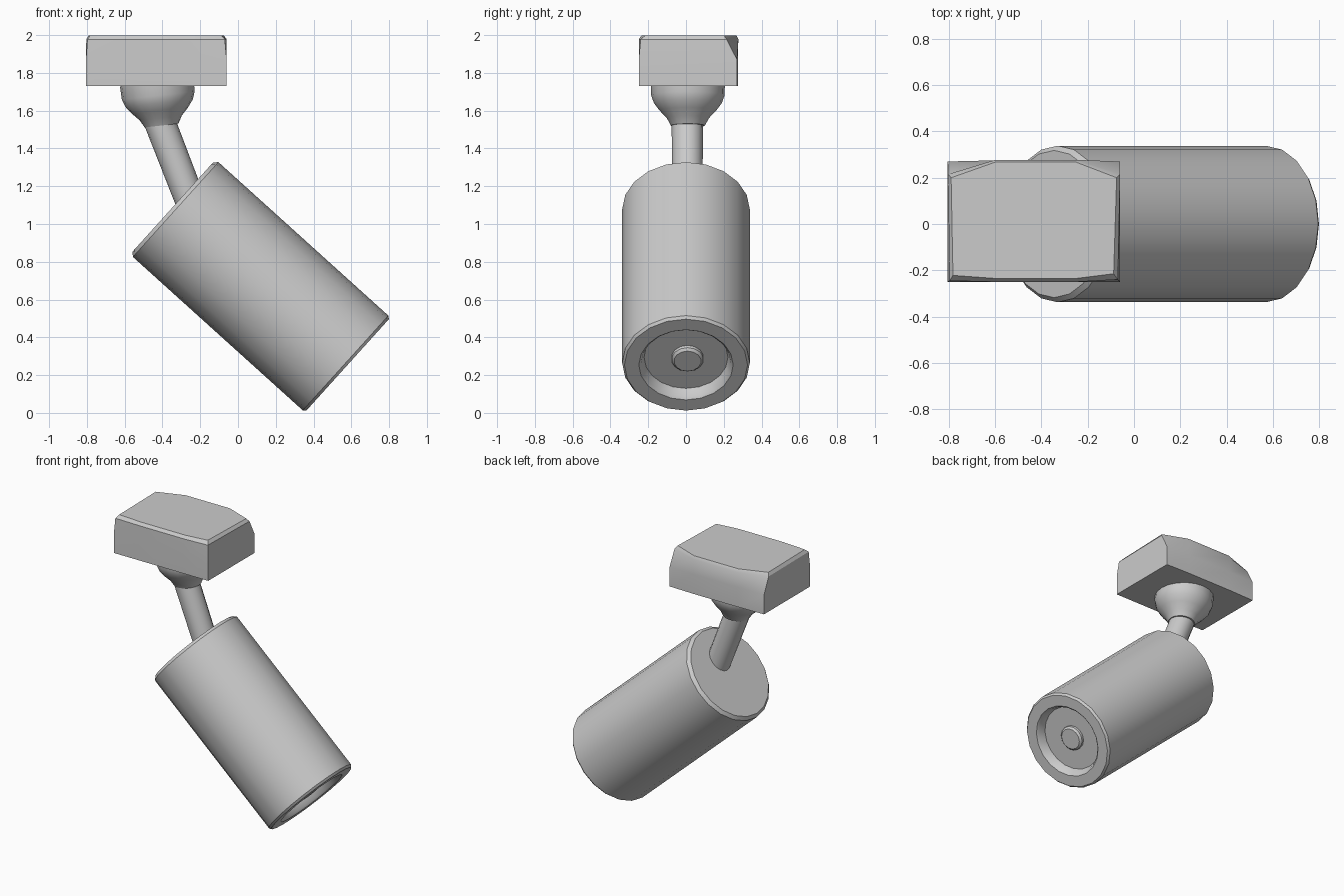
import bpy, bmesh, math
from mathutils import Vector

if "Cube" in bpy.data.objects:
    bpy.data.objects.remove(bpy.data.objects["Cube"])


def finish(name, bm, angle):
    bmesh.ops.remove_doubles(bm, verts=bm.verts, dist=0.0001)
    bmesh.ops.recalc_face_normals(bm, faces=bm.faces)
    mesh = bpy.data.meshes.new(name)
    bm.to_mesh(mesh)
    bm.free()
    ob = bpy.data.objects.new(name, mesh)
    bpy.context.collection.objects.link(ob)
    bpy.ops.object.select_all(action='DESELECT')
    ob.select_set(True)
    bpy.context.view_layer.objects.active = ob
    bpy.ops.object.shade_smooth_by_angle(angle=math.radians(angle))
    return ob


def loft(name, loops, angle):
    """Skin a list of equal-length point loops and cap both ends."""
    bm = bmesh.new()
    rings = [[bm.verts.new(p) for p in loop] for loop in loops]
    n = len(rings[0])
    for a, b in zip(rings, rings[1:]):
        for i in range(n):
            j = (i + 1) % n
            bm.faces.new((a[i], a[j], b[j], b[i]))
    bm.faces.new(rings[0])
    bm.faces.new(rings[-1])
    return finish(name, bm, angle)


def lathe(name, start, direction, profile, sides=20, angle=32):
    """Revolve (radius, distance) pairs about an axis lying in the xz plane."""
    d = Vector(direction).normalized()
    v = Vector((0, 1, 0))
    u = v.cross(d)
    loops = []
    for r, h in profile:
        c = Vector(start) + d * h
        loops.append([c + u * r * math.cos(t) + v * r * math.sin(t)
                      for t in (2 * math.pi * i / sides for i in range(sides))])
    return loft(name, loops, angle)


# Lamp housing with bevelled ends and a recessed front
axis = Vector((0.742, 0, -0.670)).normalized()
head = Vector((-0.345, 0, 1.09))
lathe("lamp_housing", head, axis,
      [(0.318, 0), (0.338, 0.02), (0.338, 1.232), (0.326, 1.247),
       (0.25, 1.247), (0.238, 1.235), (0.222, 1.187)])

# Small button in the middle of the recess
lathe("lens_button", head + Vector((0, 0.008, 0)), axis,
      [(0.085, 1.18), (0.085, 1.205), (0.072, 1.218)], sides=14)

# Slanted arm
lathe("arm", (-0.418, 0.007, 1.55), (0.36, 0, -0.93),
      [(0.083, 0), (0.080, 0.50)], sides=16)

# Flared bowl under the mounting block
lathe("bowl", (-0.43, 0.01, 1.75), (0.11, 0, -1),
      [(0.196, 0), (0.194, 0.07), (0.18, 0.11), (0.15, 0.15),
       (0.112, 0.19), (0.09, 0.23)])

# Mounting block: square below, corners drawn in towards the top
base = [(-0.805, -0.25), (-0.6, -0.25), (-0.25, -0.25), (-0.06, -0.25),
        (-0.06, 0.27), (-0.25, 0.275), (-0.6, 0.275), (-0.805, 0.27)]
upper = [(-0.797, -0.245), (-0.6, -0.25), (-0.25, -0.25), (-0.07, -0.24),
         (-0.06, 0.215), (-0.25, 0.277), (-0.6, 0.277), (-0.803, 0.215)]
top = [(-0.782, -0.222), (-0.6, -0.235), (-0.25, -0.235), (-0.088, -0.215),
       (-0.075, 0.2), (-0.25, 0.267), (-0.6, 0.267), (-0.79, 0.2)]
loft("mounting_block",
     [[(x, y, 1.73) for x, y in base],
      [(x, y, 1.87) for x, y in base],
      [(x, y, 1.978) for x, y in upper],
      [(x, y, 1.999) for x, y in top]], 25)
